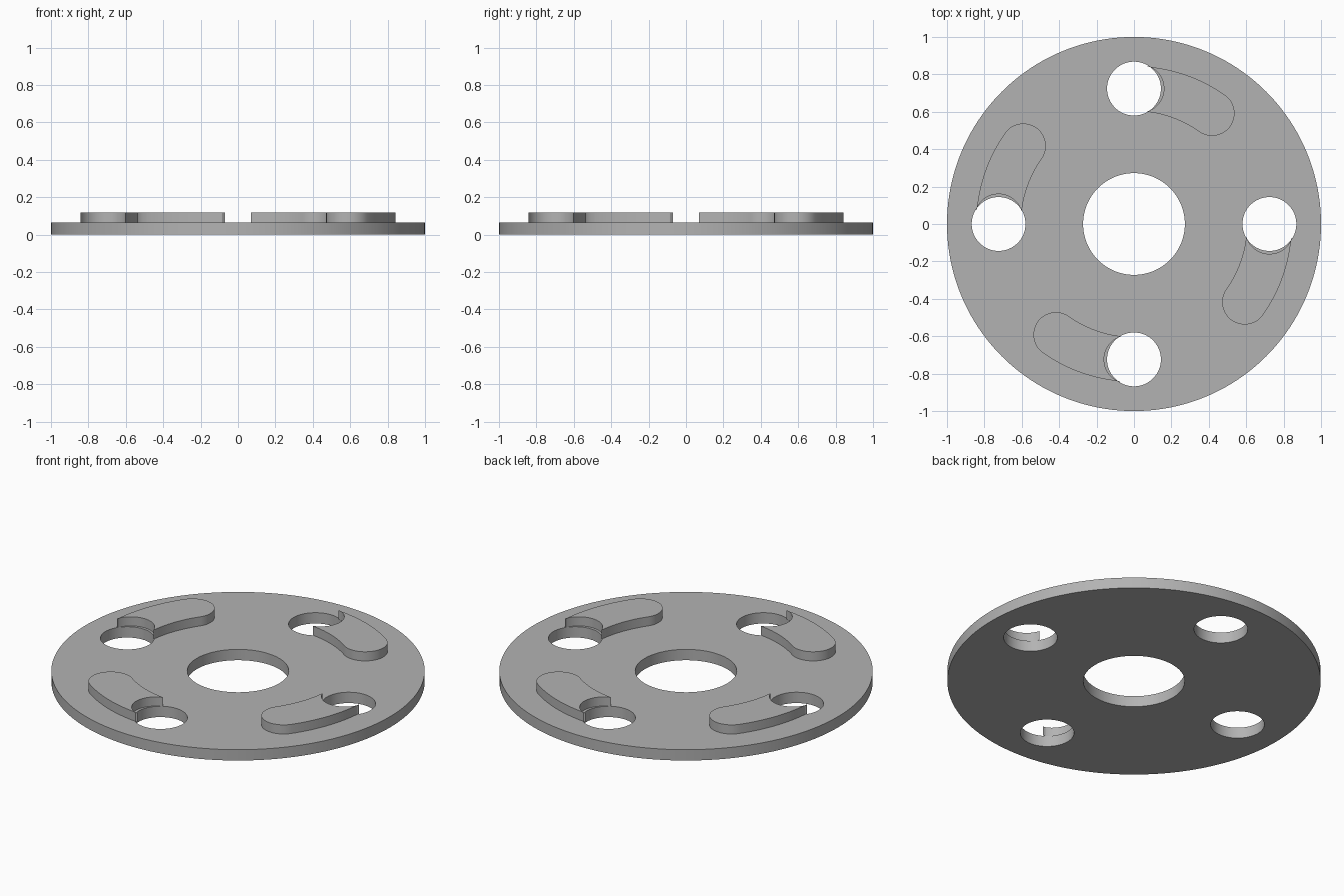
import bpy
import bmesh
from math import sin, cos, pi, atan2, radians
from mathutils import Vector, Matrix

if "Cube" in bpy.data.objects:
    bpy.data.objects.remove(bpy.data.objects["Cube"], do_unlink=True)

PLATE_TOP = 0.064
LUG_TOP = 0.118
RING = 0.724          # radius on which the holes and lugs lie
LUG_HALF = 0.12       # half the width of a lug

grey = bpy.data.materials.new("plain grey")
grey.use_nodes = True
colour = (0.45, 0.45, 0.45, 1)
grey.diffuse_color = colour
grey.node_tree.nodes["Principled BSDF"].inputs["Base Color"].default_value = colour


def arc(centre, radius, start, end, steps):
    """Points on an arc, both ends included."""
    return [Vector((centre[0] + radius * cos(start + (end - start) * i / steps),
                    centre[1] + radius * sin(start + (end - start) * i / steps), 0))
            for i in range(steps + 1)]


def circle(centre, radius, steps):
    return arc(centre, radius, 0, 2 * pi, steps)[:-1]


def slab(name, loops, bottom, top):
    """Fill an outline (further loops are holes) and raise it to a slab."""
    bm = bmesh.new()
    for loop in loops:
        verts = [bm.verts.new((p.x, p.y, bottom)) for p in loop]
        for a, b in zip(verts, verts[1:] + verts[:1]):
            bm.edges.new((a, b))
    bmesh.ops.triangle_fill(bm, edges=bm.edges[:], use_beauty=True)
    raised = bmesh.ops.extrude_face_region(bm, geom=bm.faces[:], use_keep_orig=True)
    bmesh.ops.translate(bm, vec=(0, 0, top - bottom),
                        verts=[g for g in raised["geom"] if isinstance(g, bmesh.types.BMVert)])
    bmesh.ops.recalc_face_normals(bm, faces=bm.faces[:])
    mesh = bpy.data.meshes.new(name)
    bm.to_mesh(mesh)
    bm.free()
    mesh.materials.append(grey)
    obj = bpy.data.objects.new(name, mesh)
    bpy.context.collection.objects.link(obj)
    bpy.ops.object.select_all(action="DESELECT")
    obj.select_set(True)
    bpy.context.view_layer.objects.active = obj
    bpy.ops.object.shade_smooth_by_angle(angle=radians(30))
    return obj


# Round plate with a centre bore and four pin holes
holes = [circle((RING * cos(k * pi / 2), RING * sin(k * pi / 2)), 0.144, 64) for k in range(4)]
slab("plate", [circle((0, 0), 1, 160), circle((0, 0), 0.272, 96)] + holes, 0, PLATE_TOP)

# Curved lug: concave start at the hole, rounded far end
scoop = arc((0.032, RING), 0.128, radians(-73), radians(73), 32)
inner_tip, outer_tip = scoop[0], scoop[-1]
end_angle = radians(54.8)
outer = arc((0, 0), RING + LUG_HALF, atan2(outer_tip.y, outer_tip.x), end_angle, 24)
inner = arc((0, 0), RING - LUG_HALF, end_angle, atan2(inner_tip.y, inner_tip.x), 24)
cap = arc((RING * cos(end_angle), RING * sin(end_angle)), LUG_HALF,
          end_angle, end_angle - pi, 32)
outline = scoop[:-1] + outer[:-1] + cap[:-1] + inner[:-1]

# Four lugs, one beside each hole
for k, side in enumerate(("back", "left", "front", "right")):
    turn = Matrix.Rotation(-k * pi / 2, 3, "Z")
    slab(side + "_lug", [[turn @ p for p in outline]], PLATE_TOP, LUG_TOP)
